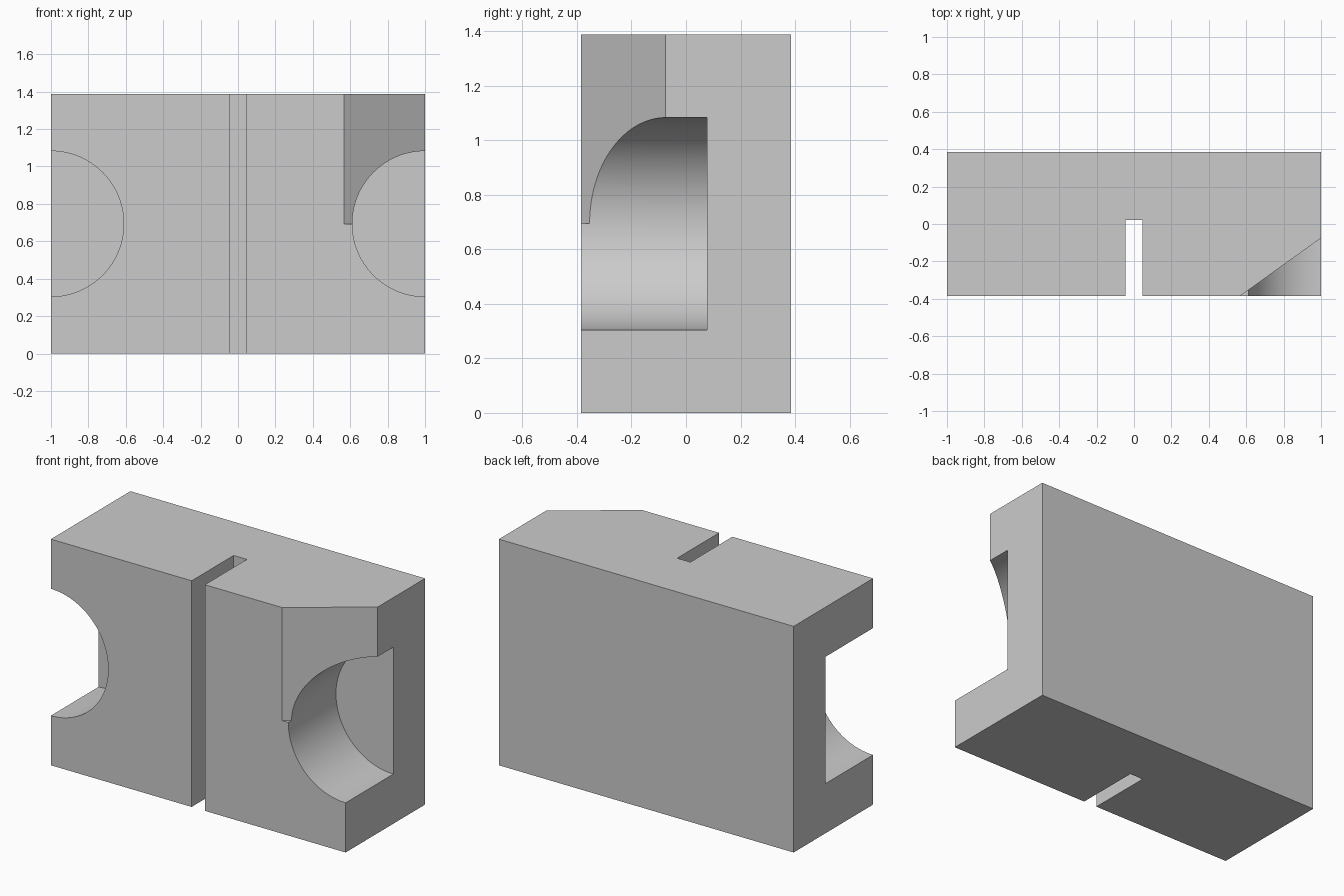
import bpy, bmesh, math

if "Cube" in bpy.data.objects:
    bpy.data.objects.remove(bpy.data.objects["Cube"])

W, D, H = 2.0, 0.77, 1.387
FRONT = -D / 2
MID = H / 2


def prism(name, outline, axis, lo, hi):
    """Extrude a 2D outline along z (xy outline) or y (xz outline)."""
    bm = bmesh.new()
    place = (lambda a, b, t: (a, b, t)) if axis == 'z' else (lambda a, b, t: (a, t, b))
    face = bm.faces.new([bm.verts.new(place(a, b, lo)) for a, b in outline])
    ext = bmesh.ops.extrude_face_region(bm, geom=[face])
    for v in ext['geom']:
        if isinstance(v, bmesh.types.BMVert):
            v.co['xyz'.index(axis)] = hi
    bmesh.ops.recalc_face_normals(bm, faces=bm.faces)
    mesh = bpy.data.meshes.new(name)
    bm.to_mesh(mesh)
    bm.free()
    obj = bpy.data.objects.new(name, mesh)
    bpy.context.collection.objects.link(obj)
    return obj


def rect(x0, x1, y0, y1):
    return [(x0, y0), (x1, y0), (x1, y1), (x0, y1)]


def circle(cx, cz, r, n=128):
    return [(cx + r * math.cos(2 * math.pi * i / n),
             cz + r * math.sin(2 * math.pi * i / n)) for i in range(n)]


# Main block
block = prism("notched_block", rect(-W / 2, W / 2, FRONT, D / 2), 'z', 0, H)

# Central vertical slot
cutters = [prism("slot_cutter", rect(-0.045, 0.045, FRONT - 0.2, 0.022), 'z', -0.2, H + 0.2)]

# Half-round pockets on both ends
for side, x in (("left", -1), ("right", 1)):
    cutters.append(prism(side + "_pocket_cutter", circle(x, MID, 0.389), 'y', FRONT - 0.2, 0.077))

# Angled cut over the upper right front corner
slope = (-0.075 - FRONT) / (1 - 0.567)
wedge = [(0.367, FRONT - 0.2 * slope), (1.2, -0.075 + 0.2 * slope), (1.2, FRONT - 0.2 * slope)]
cutters.append(prism("corner_cutter", wedge, 'z', MID, H + 0.2))

# Cut the block and clear the cutters
bpy.context.view_layer.objects.active = block
block.select_set(True)
for cutter in cutters:
    cutter.hide_render = True
    mod = block.modifiers.new(cutter.name, 'BOOLEAN')
    mod.operation, mod.solver, mod.object = 'DIFFERENCE', 'EXACT', cutter
    bpy.ops.object.modifier_apply(modifier=mod.name)
    bpy.data.objects.remove(cutter)

bpy.ops.object.shade_smooth_by_angle(angle=math.radians(20))
